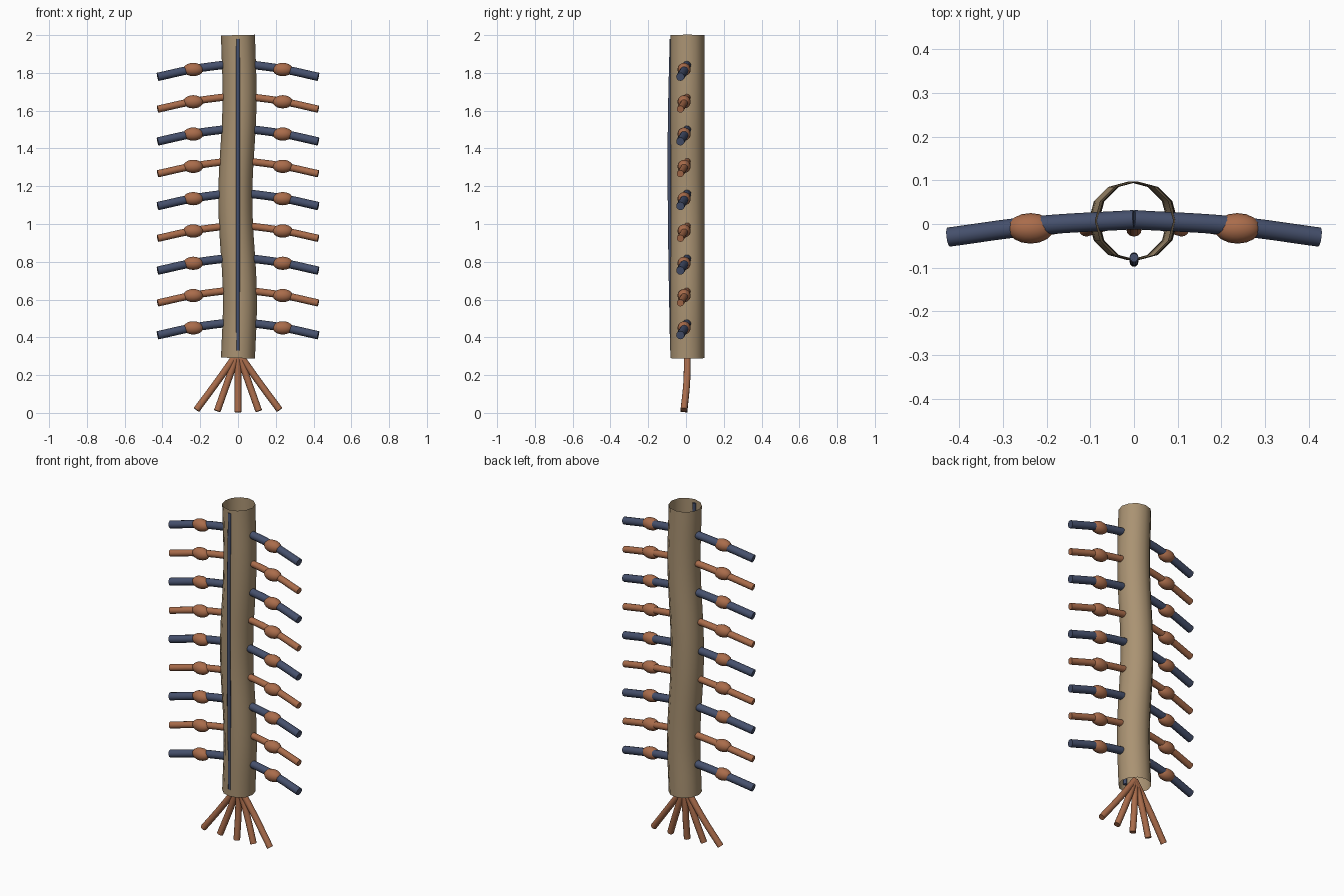
import bpy, math
from mathutils import Vector

if "Cube" in bpy.data.objects:
    bpy.data.objects.remove(bpy.data.objects["Cube"])


def material(name, rgb):
    m = bpy.data.materials.new(name)
    m.diffuse_color = (*rgb, 1)
    m.use_nodes = True
    m.node_tree.nodes["Principled BSDF"].inputs["Base Color"].default_value = m.diffuse_color
    return m


TAN = material("tan sheath", (0.40, 0.29, 0.17))
BROWN = material("copper brown", (0.40, 0.15, 0.07))
BLUE = material("slate blue", (0.06, 0.08, 0.15))


def tube(name, points, radius, mat, caps=True, radii=None, sides_res=4):
    """Smooth round tube through the points, turned into a mesh."""
    cu = bpy.data.curves.new(name, 'CURVE')
    cu.dimensions = '3D'
    cu.twist_mode = 'MINIMUM'
    cu.bevel_depth = radius
    cu.bevel_resolution = sides_res
    cu.resolution_u = 10
    cu.use_fill_caps = caps
    sp = cu.splines.new('BEZIER')
    sp.bezier_points.add(len(points) - 1)
    for i, (bp, p) in enumerate(zip(sp.bezier_points, points)):
        bp.co = p
        bp.handle_left_type = bp.handle_right_type = 'AUTO'
        bp.radius = radii[i] if radii else 1
    tmp = bpy.data.objects.new(name + "_path", cu)
    bpy.context.collection.objects.link(tmp)
    dg = bpy.context.evaluated_depsgraph_get()
    me = bpy.data.meshes.new_from_object(tmp.evaluated_get(dg))
    bpy.data.objects.remove(tmp)
    ob = bpy.data.objects.new(name, me)
    bpy.context.collection.objects.link(ob)
    me.materials.clear()
    me.materials.append(mat)
    finish(ob)
    return ob


def finish(ob):
    bpy.ops.object.select_all(action='DESELECT')
    ob.select_set(True)
    bpy.context.view_layer.objects.active = ob
    bpy.ops.object.shade_smooth_by_angle(angle=math.radians(40))


# main cord: gently wavy hollow tube, open at both ends
tube("cord_sheath",
     [(0, .007, .29), (.01, .007, .6), (-.014, .007, 1.13), (.008, .007, 1.65), (0, .007, 2)],
     .09, TAN, caps=False)

# thin vessel down the front
tube("front_vessel",
     [(0, -.077, 1.98), (0, -.087, 1.5), (0, -.086, 1.0), (0, -.075, .33)],
     .01, BLUE, sides_res=3)

# paired side nerves, each with a swollen node
for i in range(9):
    z = 1.852 - .171 * i
    mat, r = (BROWN, .019) if i % 2 else (BLUE, .022)
    for side, s in (("right", 1), ("left", -1)):
        tube(f"{side}_nerve_{i + 1}",
             [(0, .01, z), (s * .235, -.005, z - .032), (s * .425, -.03, z - .073)], r, mat)
        bpy.ops.mesh.primitive_uv_sphere_add(
            segments=16, ring_count=10, radius=1, location=(s * .237, -.01, z - .034))
        node = bpy.context.object
        node.name = f"{side}_node_{i + 1}"
        node.scale = (.053, .035, .035)
        node.data.materials.append(BROWN)
        finish(node)

# fan of root strands at the bottom
for k in range(-2, 3):
    x = .11 * k
    tube(f"root_strand_{k + 3}",
         [(0, .007, .32), (x * .5, .004, .165), (x, -.011, .004 + .006 * abs(k))], .018, BROWN)
